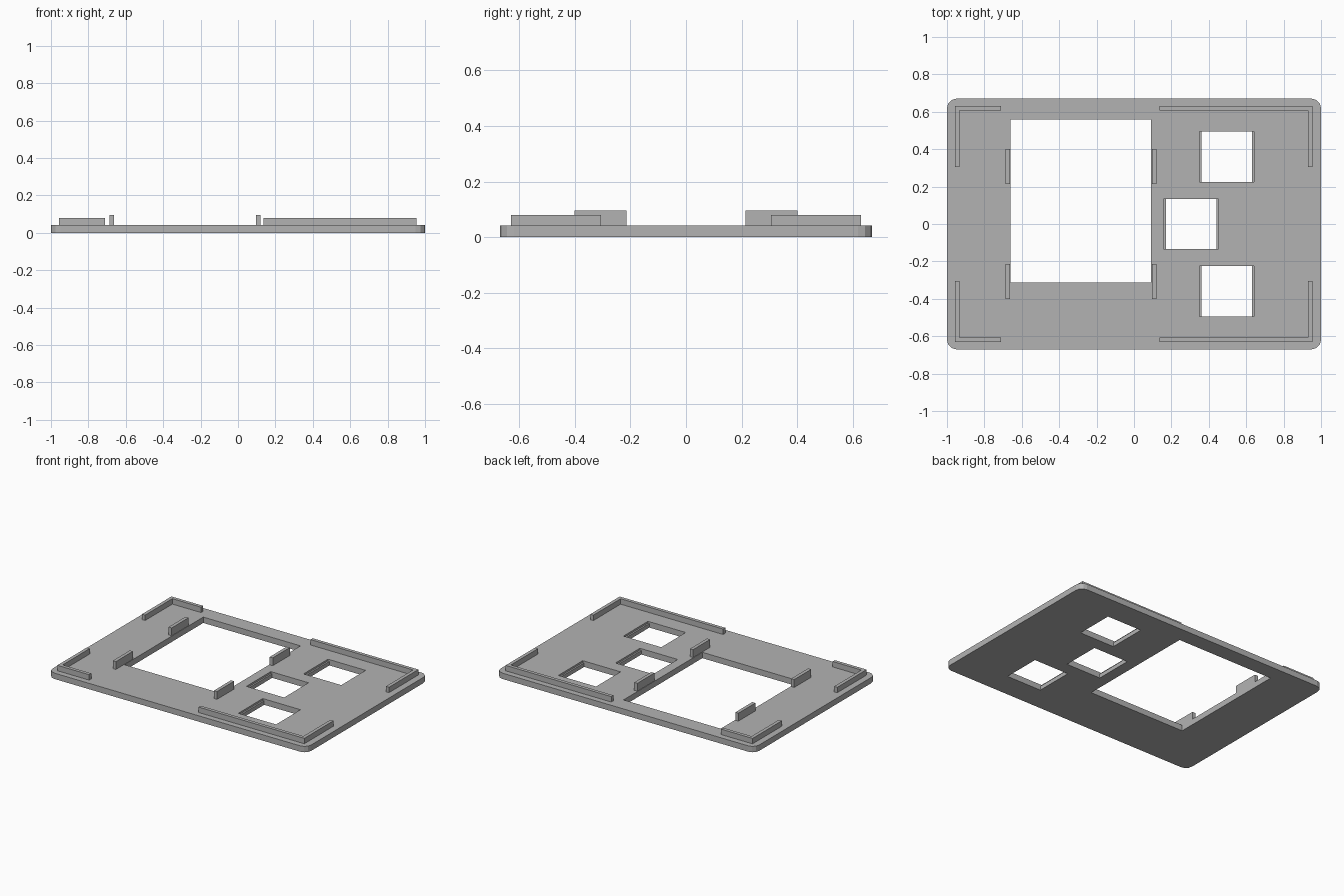
import bpy, bmesh, math

cube = bpy.data.objects.get("Cube")
if cube:
    bpy.data.objects.remove(cube, do_unlink=True)

GREY = (0.45, 0.45, 0.45, 1)
grey = bpy.data.materials.new("plain grey")
grey.use_nodes = True
grey.diffuse_color = GREY
grey.node_tree.nodes["Principled BSDF"].inputs["Base Color"].default_value = GREY

PLATE = 0.041      # plate thickness
RAIL_TOP = 0.079
TAB_TOP = 0.096
LIP = 0.028        # height of the lip inside the small openings


def prism(name, outline, z0, z1):
    """Extrude a flat outline from z0 to z1."""
    bm = bmesh.new()
    face = bm.faces.new([bm.verts.new((x, y, z0)) for x, y in outline])
    moved = bmesh.ops.extrude_face_region(bm, geom=[face])["geom"]
    for v in moved:
        if isinstance(v, bmesh.types.BMVert):
            v.co.z = z1
    bmesh.ops.recalc_face_normals(bm, faces=bm.faces)
    mesh = bpy.data.meshes.new(name)
    bm.to_mesh(mesh)
    bm.free()
    mesh.materials.append(grey)
    obj = bpy.data.objects.new(name, mesh)
    bpy.context.collection.objects.link(obj)
    return obj


def box(name, x0, x1, y0, y1, z0, z1):
    return prism(name, [(x0, y0), (x1, y0), (x1, y1), (x0, y1)], z0, z1)


def rounded(hx, hy, r, steps):
    """Rectangle outline with faceted round corners."""
    pts = []
    for i, (sx, sy) in enumerate([(1, 1), (-1, 1), (-1, -1), (1, -1)]):
        for k in range(steps + 1):
            a = math.pi / 2 * (i + k / steps)
            pts.append((sx * (hx - r) + r * math.cos(a),
                        sy * (hy - r) + r * math.sin(a)))
    return pts


# Base plate
plate = prism("base_plate", rounded(1, 0.67, 0.05, 3), 0, PLATE)

# Openings: one large window and three small lipped holes
cutters = [box("window_cutter", -0.66, 0.092, -0.312, 0.559, -0.1, 0.2)]
half = 0.135
for cx, cy in [(0.495, 0.36), (0.305, 0), (0.495, -0.36)]:
    cutters.append(box("hole_cutter", cx - half, cx + half,
                       cy - half, cy + half, -0.1, 0.2))
    wide = half + 0.011
    cutters.append(box("recess_cutter", cx - wide, cx + wide,
                       cy - half, cy + half, LIP, 0.2))
for cutter in cutters:
    cutter.hide_render = True
    mod = plate.modifiers.new("opening", "BOOLEAN")
    mod.operation = "DIFFERENCE"
    mod.solver = "EXACT"
    mod.object = cutter

# Bake the openings into the plate and drop the cutters
graph = bpy.context.evaluated_depsgraph_get()
cut_mesh = bpy.data.meshes.new_from_object(plate.evaluated_get(graph))
plate.modifiers.clear()
plate.data = cut_mesh
for cutter in cutters:
    bpy.data.objects.remove(cutter, do_unlink=True)

# L-shaped corner rails and window tabs, mirrored front to back
W = 0.024
for end, s in (("front", -1), ("back", 1)):
    for side, outer, tip in (("right", -0.956, -0.71), ("left", 0.954, 0.137)):
        inner = outer - math.copysign(W, outer)
        shape = [(outer, 0.306), (outer, 0.63), (tip, 0.63),
                 (tip, 0.63 - W), (inner, 0.63 - W), (inner, 0.306)]
        prism(f"{end}_{side}_corner_rail", [(x, y * s) for x, y in shape],
              PLATE, RAIL_TOP)
    for side, x in (("right", -0.687), ("left", 0.095)):
        y0, y1 = sorted((0.214 * s, 0.402 * s))
        box(f"{end}_{side}_window_tab", x, x + W, y0, y1, PLATE, TAB_TOP)
